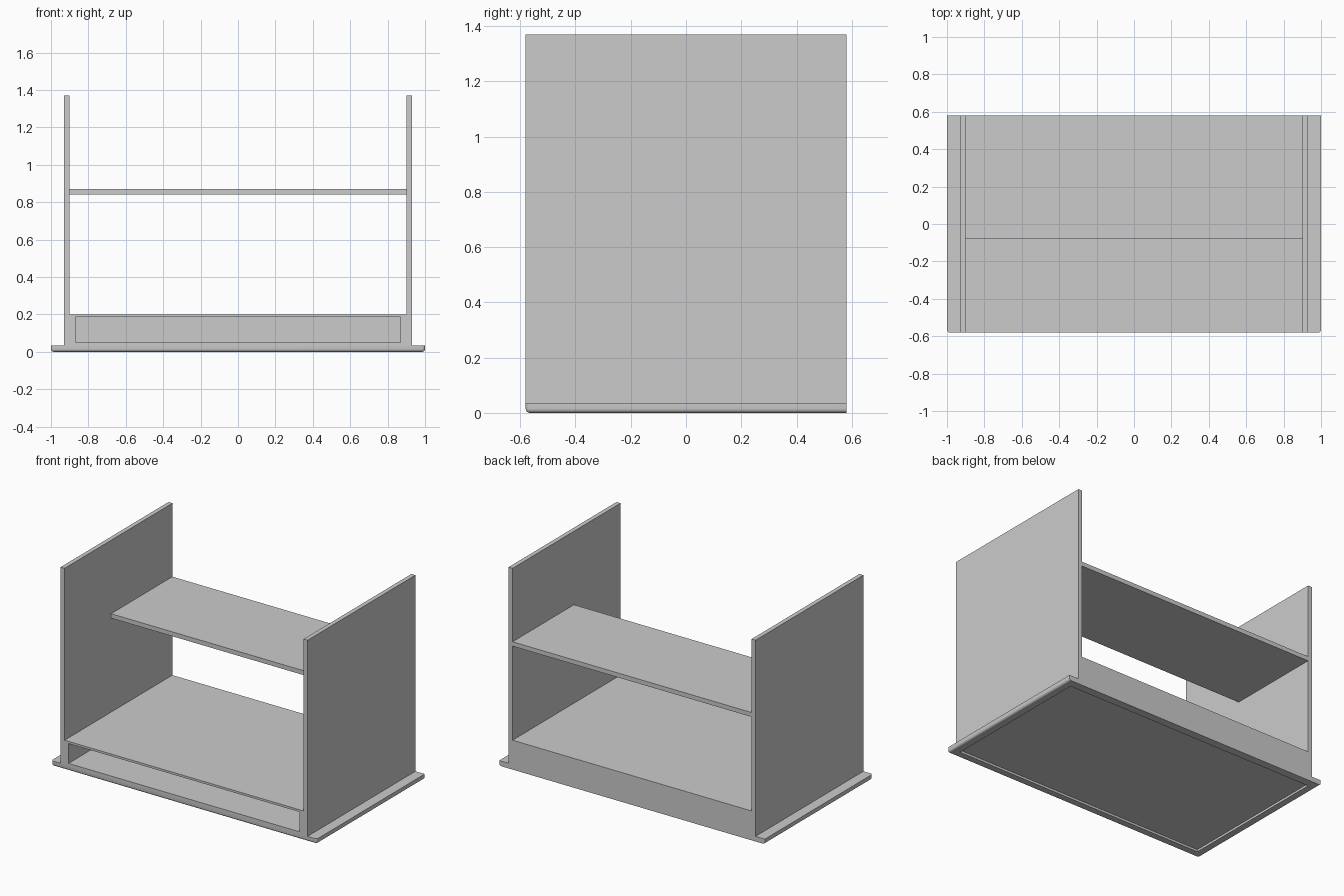
import bpy, bmesh
from mathutils import Vector

cube = bpy.data.objects.get("Cube")
if cube:
    bpy.data.objects.remove(cube, do_unlink=True)

FRONT, BACK = -0.58, 0.58
INNER, OUTER, EDGE = 0.90, 0.93, 1.0
BASE_TOP, TRAY_TOP, TOP = 0.035, 0.20, 1.37

grey = bpy.data.materials.new("plain grey")
grey.use_nodes = True
colour = (0.6, 0.6, 0.6, 1)
grey.diffuse_color = colour
grey.node_tree.nodes["Principled BSDF"].inputs["Base Color"].default_value = colour


def add_object(name, bm):
    bmesh.ops.recalc_face_normals(bm, faces=bm.faces)
    mesh = bpy.data.meshes.new(name)
    bm.to_mesh(mesh)
    bm.free()
    mesh.materials.append(grey)
    obj = bpy.data.objects.new(name, mesh)
    bpy.context.collection.objects.link(obj)
    return obj


def box(name, low, high):
    bm = bmesh.new()
    low, high = Vector(low), Vector(high)
    bmesh.ops.create_cube(bm, size=1)
    bmesh.ops.scale(bm, vec=high - low, verts=bm.verts)
    bmesh.ops.translate(bm, vec=(low + high) / 2, verts=bm.verts)
    return add_object(name, bm)


def cut(obj, low, high):
    cutter = box("cutter", low, high)
    cutter.hide_render = True
    mod = obj.modifiers.new("cut", "BOOLEAN")
    mod.operation = "DIFFERENCE"
    mod.solver = "EXACT"
    mod.object = cutter
    bpy.context.view_layer.objects.active = obj
    bpy.ops.object.modifier_apply(modifier=mod.name)
    bpy.data.objects.remove(cutter, do_unlink=True)


# Base, side panels and tray body: one mirrored cross-section run front to back
half = [(EDGE, 0), (EDGE, BASE_TOP), (OUTER, BASE_TOP), (OUTER, TOP),
        (INNER, TOP), (INNER, TRAY_TOP)]
outline = half + [(-x, z) for x, z in reversed(half)]
bm = bmesh.new()
face = bm.faces.new([bm.verts.new((x, FRONT, z)) for x, z in outline])
run = bmesh.ops.extrude_face_region(bm, geom=[face])
moved = [v for v in run["geom"] if isinstance(v, bmesh.types.BMVert)]
bmesh.ops.translate(bm, vec=(0, BACK - FRONT, 0), verts=moved)
bmesh.ops.recalc_face_normals(bm, faces=bm.faces)


# Rounded lower rim on the front and both ends; the back stays square
def on_rim(edge):
    a, b = (v.co for v in edge.verts)
    at_front = max(a.y, b.y) < FRONT + 0.001
    low = max(a.z, b.z) < 0.001
    at_end = min(abs(a.x), abs(b.x)) > EDGE - 0.001
    if low:
        return at_front or (at_end and a.x * b.x > 0)
    return at_front and at_end


bmesh.ops.bevel(bm, geom=[e for e in bm.edges if on_rim(e)], offset=0.015,
                segments=4, profile=0.5, affect="EDGES")
cabinet = add_object("cabinet_body", bm)

# Drawer opening and shallow recess underneath
cut(cabinet, (-0.87, FRONT - 0.1, 0.05), (0.87, BACK - 0.03, 0.185))
cut(cabinet, (-0.945, FRONT + 0.055, -0.1), (0.945, BACK - 0.055, 0.015))

# Shelf across the rear half
box("shelf", (-INNER, -0.08, 0.84), (INNER, BACK, 0.87))

# Smooth the rounded rim and keep all other edges sharp
bpy.ops.object.select_all(action="DESELECT")
cabinet.select_set(True)
bpy.context.view_layer.objects.active = cabinet
bpy.ops.object.shade_smooth_by_angle(angle=0.6)
